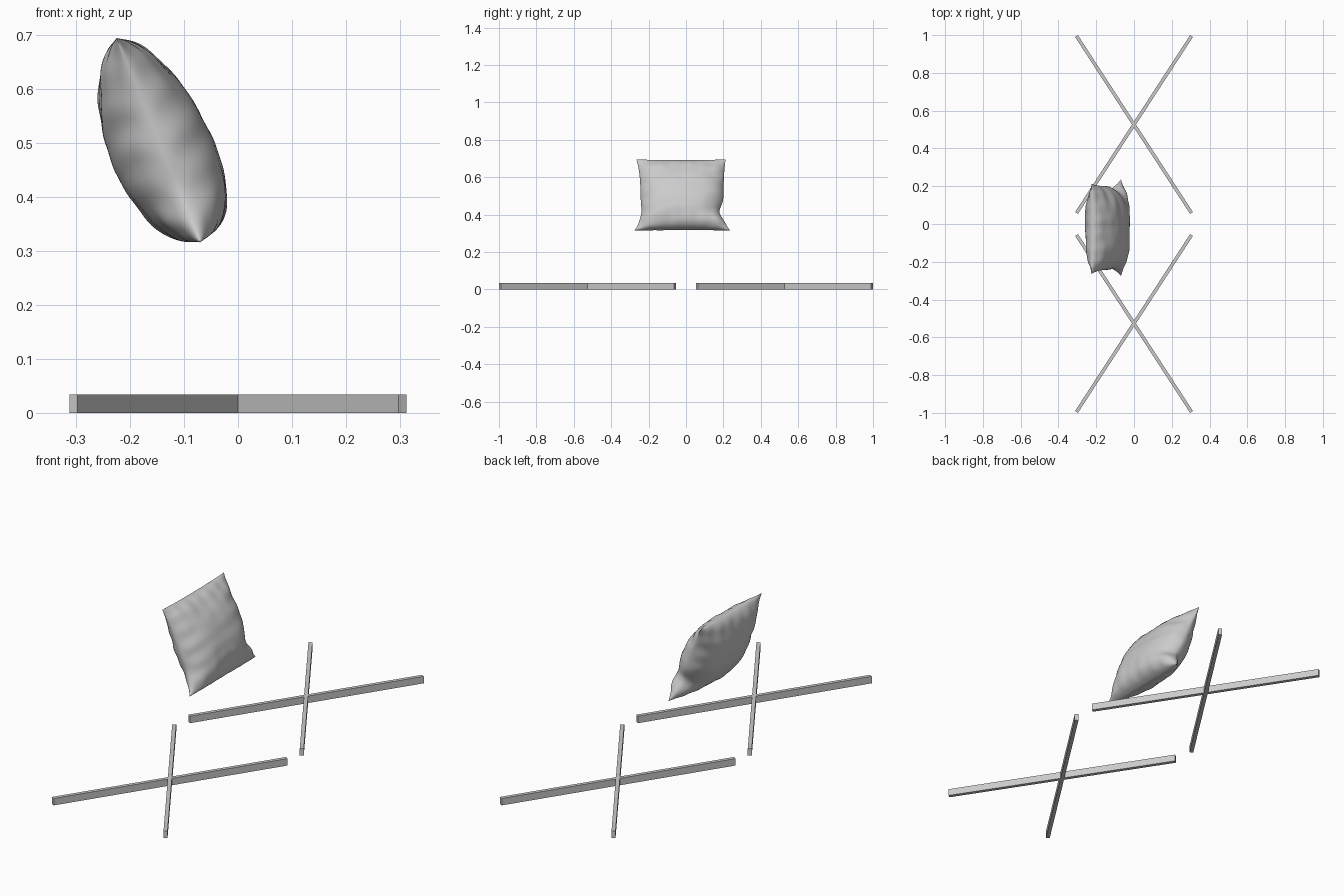
import bpy, bmesh, math
from mathutils import Vector, noise

if "Cube" in bpy.data.objects:
    bpy.data.objects.remove(bpy.data.objects["Cube"])


def add_bar(name, y, angle):
    """Flat floor bar, turned about z."""
    bpy.ops.mesh.primitive_cube_add(size=1, location=(0, y, 0.017), rotation=(0, 0, angle))
    bar = bpy.context.object
    bar.name = name
    bar.scale = (1.1175, 0.018, 0.034)


# Two crossed pairs of bars on the floor
tilt = math.atan2(0.937, 0.609)
for side, y in (("back", 0.5265), ("front", -0.5265)):
    add_bar(side + "_cross_bar_a", y, tilt)
    add_bar(side + "_cross_bar_b", y, -tilt)

# Leaning cushion: two puffed sheets that meet along a seam
N = 56
top = Vector((-0.225, 0, 0.695))
bottom = Vector((-0.070, 0, 0.316))
axis = bottom - top
normal = Vector((-axis.z, 0, axis.x)).normalized()


def puff(t, a, b):
    """Lopsided bulge from top to bottom edge, peak value 1."""
    m = a / (a + b)
    return (t ** a * (1 - t) ** b) / (m ** a * (1 - m) ** b)


def cushion_point(i, j, side):
    t = (1 - math.cos(math.pi * i / N)) / 2
    u = -math.cos(math.pi * j / N)
    # Side seams flare at the corners and pinch above the lower ones
    pinch = math.exp(-((t - 0.74) / 0.11) ** 2)
    y_max = 0.2 + 0.012 * (1 - t) ** 5 + 0.036 * t ** 9 - 0.024 * pinch
    y_min = -0.242 - 0.023 * (1 - t) ** 5 - 0.033 * t ** 9 + 0.006 * pinch
    y = y_min + (y_max - y_min) * (u + 1) / 2
    # Top and bottom seams bow inwards a little
    s = t + 0.012 * (1 - u * u) * (1 - 2 * t)
    p = top + axis * s
    p.y = y
    if i in (0, N) or j in (0, N):
        return p
    body = puff(t, 0.6, 0.4) if side > 0 else puff(t, 0.6, 0.53)
    across = (1 - abs(u) ** 3) ** 0.6
    height = 0.095 * body * across
    # Soft folds, stronger towards the seams
    edge = min(1, height / 0.03)
    fold = 0.0045 * noise.noise(Vector((y * 9, t * 7, side * 3.1)))
    fold += 0.0025 * abs(u) ** 2 * math.sin(t * 34 + 3 * u)
    fold += 0.002 * (2 * t - 1) ** 2 * math.sin(y * 85)
    return p + normal * side * (height + fold * edge)


bm = bmesh.new()
for side in (1, -1):
    grid = [[bm.verts.new(cushion_point(i, j, side)) for j in range(N + 1)]
            for i in range(N + 1)]
    for i in range(N):
        for j in range(N):
            bm.faces.new((grid[i][j], grid[i + 1][j], grid[i + 1][j + 1], grid[i][j + 1]))
bmesh.ops.remove_doubles(bm, verts=bm.verts, dist=0.00005)
bmesh.ops.recalc_face_normals(bm, faces=bm.faces)
mesh = bpy.data.meshes.new("cushion")
bm.to_mesh(mesh)
bm.free()
cushion = bpy.data.objects.new("cushion", mesh)
bpy.context.collection.objects.link(cushion)
bpy.ops.object.select_all(action='DESELECT')
cushion.select_set(True)
bpy.context.view_layer.objects.active = cushion
bpy.ops.object.shade_smooth_by_angle(angle=math.radians(50))
